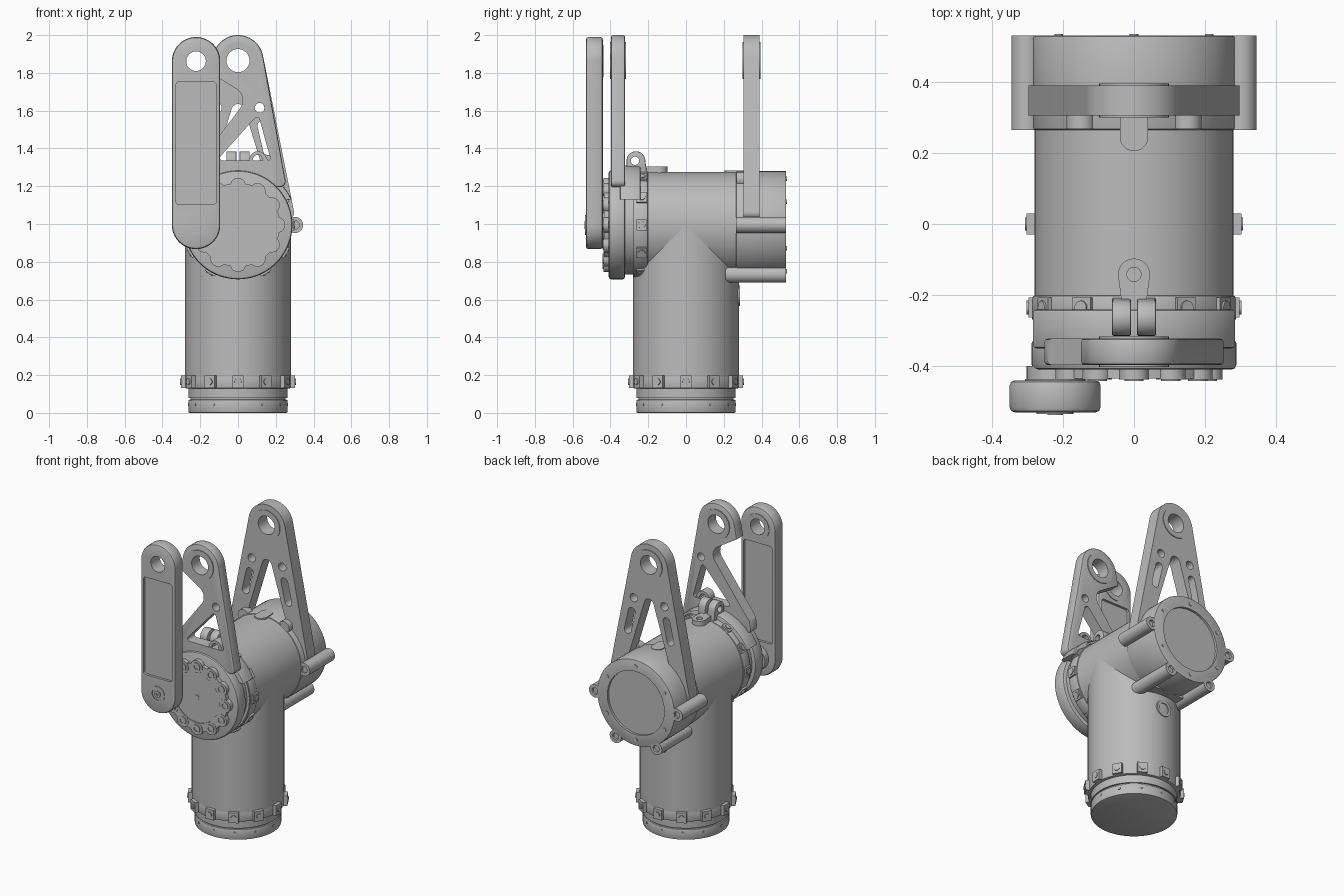
import bpy, bmesh
from math import cos, sin, pi, radians
from mathutils import Matrix, Vector, geometry

if "Cube" in bpy.data.objects:
    bpy.data.objects.remove(bpy.data.objects["Cube"])

GREY = (0.5, 0.5, 0.5, 1)
metal = bpy.data.materials.new("grey_metal")
metal.use_nodes = True
metal.diffuse_color = GREY
metal.node_tree.nodes["Principled BSDF"].inputs["Base Color"].default_value = GREY

AXIS_Z = 0.995          # height of the horizontal tube axis
MAP = {"X": lambda u, v, w: (w, u, v),
       "Y": lambda u, v, w: (u, w, v),
       "Z": lambda u, v, w: (u, v, w)}


def finish(obj):
    obj.data.materials.clear()
    obj.data.materials.append(metal)
    obj.data.shade_smooth()
    obj.data.set_sharp_from_angle(angle=radians(32))
    return obj


def add_object(name, bm):
    bmesh.ops.recalc_face_normals(bm, faces=bm.faces)
    mesh = bpy.data.meshes.new(name)
    bm.to_mesh(mesh)
    bm.free()
    obj = bpy.data.objects.new(name, mesh)
    bpy.context.collection.objects.link(obj)
    return obj


def hull_solid(name, circles, lo, hi, axis, bevel=0):
    """Solid whose outline is the tight band around some circles (u, v, radius)."""
    pts = []
    for u, v, r in circles:
        n = 24 if r < 0.06 else 72
        pts += [Vector((u + r * cos(2 * pi * k / n), v + r * sin(2 * pi * k / n))) for k in range(n)]
    outline = [pts[i] for i in geometry.convex_hull_2d(pts)]
    bm = bmesh.new()
    caps = []
    for w in (lo, hi):
        caps.append([bm.verts.new(MAP[axis](p.x, p.y, w)) for p in outline])
    faces = [bm.faces.new(c) for c in caps]
    for i in range(len(outline)):
        bm.faces.new((caps[0][i - 1], caps[0][i], caps[1][i], caps[1][i - 1]))
    if bevel:
        bmesh.ops.recalc_face_normals(bm, faces=bm.faces)
        edges = [e for f in faces for e in f.edges]
        bmesh.ops.bevel(bm, geom=edges, offset=bevel, segments=2, profile=0.5, affect="EDGES")
    return add_object(name, bm)


def prism(name, circles, lo, hi, axis="Y", holes=(), bevel=0):
    obj = hull_solid(name, circles, lo, hi, axis, bevel)
    cutters = []
    for hole in holes:
        cutter = hull_solid("cutter", hole, lo - 0.02, hi + 0.02, axis)
        cutter.hide_render = True
        mod = obj.modifiers.new("cut", "BOOLEAN")
        mod.operation, mod.solver, mod.object = "DIFFERENCE", "EXACT", cutter
        cutters.append(cutter)
    if cutters:
        bpy.context.view_layer.update()
        graph = bpy.context.evaluated_depsgraph_get()
        mesh = bpy.data.meshes.new_from_object(obj.evaluated_get(graph))
        obj.modifiers.clear()
        obj.data = mesh
        for cutter in cutters:
            bpy.data.objects.remove(cutter)
    return finish(obj)


def around(radius, count=12, start=0):
    return [(radius * cos(start + 2 * pi * k / count), AXIS_Z + radius * sin(start + 2 * pi * k / count))
            for k in range(count)]


def clamp_ring(name, base, radius, block, screw):
    """Twelve radial blocks (optional) with screw heads."""
    bm = bmesh.new()
    for k in range(12):
        spot = base @ Matrix.Rotation(pi * k / 6, 4, "Z") @ Matrix.Translation((radius, 0, 0))
        if block:
            bmesh.ops.create_cube(bm, size=1, matrix=spot @ Matrix.Diagonal((0.04, 0.06, block, 1)))
        bmesh.ops.create_cone(bm, cap_ends=True, segments=16, radius1=screw, radius2=screw * 0.8, depth=0.05,
                              matrix=spot @ Matrix.Rotation(pi / 2, 4, "Y"))
    finish(add_object(name, bm))


def disc(name, r, lo, hi, axis="Y", u=0, v=AXIS_Z, hole=0, bevel=0):
    return prism(name, [(u, v, r)], lo, hi, axis, [[(u, v, hole)]] if hole else (), bevel)


# Tubes of the tee-shaped body
disc("column_tube", 0.28, 0.19, AXIS_Z, "Z", v=0)
disc("cross_tube", 0.28, -0.28, 0.3)

# Column base with its clamps and pins
disc("base_cap", 0.262, 0, 0.07, "Z", v=0, bevel=0.006)
disc("base_groove", 0.252, 0.06, 0.085, "Z", v=0)
disc("base_neck", 0.262, 0.078, 0.14, "Z", v=0)
disc("base_collar", 0.28, 0.13, 0.2, "Z", v=0, bevel=0.005)
clamp_ring("base_clamp", Matrix.Translation((0, 0, 0.165)), 0.282, 0.068, 0.022)
clamp_ring("base_pin", Matrix.Translation((0, 0, 0.045)), 0.24, 0, 0.01)

# Front joint
disc("front_neck", 0.262, -0.33, -0.26)
disc("front_collar", 0.287, -0.275, -0.2, bevel=0.01)
clamp_ring("front_clamp", Matrix.Translation((0, -0.235, AXIS_Z)) @ Matrix.Rotation(pi / 2, 4, "X"),
           0.277, 0.055, 0.024)
disc("front_flange", 0.288, -0.41, -0.322, bevel=0.014)
disc("scallop_ring", 0.222, -0.435, -0.4, hole=0.166)
disc("front_plate", 0.17, -0.43, -0.4)
disc("centre_pin", 0.015, -0.434, -0.42)
for u, v in around(0.207):
    disc("bolt_boss", 0.042, -0.437, -0.4, u=u, v=v)
    disc("bolt_ring", 0.027, -0.442, -0.42, u=u, v=v, hole=0.016)

# Saddle and clamp over the front collar
prism("front_saddle", [(0, AXIS_Z, 0.315)], -0.35, -0.24,
      holes=[[(0, AXIS_Z, 0.265)], [(-0.5, 0.6, 0.05), (0.5, 0.6, 0.05), (-0.5, 1.08, 0.05), (0.5, 1.08, 0.05)]],
      bevel=0.01)
for side in (-1, 1):
    x = side * 0.035
    prism("clamp_lug", [(-0.265, 1.335, 0.05), (-0.285, 1.25, 0.03), (-0.235, 1.25, 0.03)],
          x - 0.027, x + 0.027, "X", [[(-0.27, 1.335, 0.022)]], bevel=0.005)
prism("clamp_pad", [(0, -0.142, 0.045), (0, -0.22, 0.035)], 1.24, 1.305, "Z", [[(0, -0.142, 0.02)]])
prism("rear_top_pad", [(0, 0.245, 0.04), (0, 0.3, 0.04)], 1.24, 1.283, "Z")

# Front arm with one leg and a diagonal strut
EYE = (0, 1.865, 0.135)
EYE_HOLE = [(0, 1.865, 0.062)]
prism("front_arm", [EYE, (0.222, 1.225, 0.03), (-0.222, 1.225, 0.03)], -0.397, -0.322, holes=[
    EYE_HOLE,
    [(-0.045, 1.655, 0.07), (-0.6, 2.0, 0.07), (-0.38, 1.21, 0.07)],
    [(0.1, 1.55, 0.015), (0.155, 1.35, 0.015), (-0.08, 1.35, 0.015)],
    [(0.115, 1.615, 0.026)],
    [(0, AXIS_Z, 0.28)]], bevel=0.01)
prism("front_arm_lug", [(0.105, 1.34, 0.045), (0.13, 1.3, 0.045)], -0.39, -0.33,
      holes=[[(0.105, 1.34, 0.026)]])

# Rear arm with two legs
slots = []
for side in (-1, 1):
    slots.append([(side * 0.113, 1.615, 0.027)])
    slots.append([(side * 0.128, 1.52, 0.025), (side * 0.158, 1.39, 0.025)])
prism("rear_arm", [EYE, (0.262, 1.06, 0.035), (-0.262, 1.06, 0.035)], 0.305, 0.39, holes=[
    EYE_HOLE, [(0, 1.6, 0.035), (0.15, 1.16, 0.02), (-0.15, 1.16, 0.02)]] + slots)

# Bearing rings in the eyes
for lo, hi in ((-0.402, -0.317), (0.3, 0.395)):
    disc("eye_ring", 0.098, lo, hi, v=1.865, hole=0.061)

# Rear housing with a recessed cover and long bolt bosses
disc("rear_housing", 0.286, 0.265, 0.53, hole=0.21, bevel=0.006)
disc("rear_cover", 0.215, 0.28, 0.515)
for u, v in around(0.245, 6, pi / 6):
    disc("cover_screw", 0.012, 0.5, 0.534, u=u, v=v)
for side in (-1, 1):
    for u, v, lo in ((0.302, AXIS_Z, 0.265), (0.15, 0.732, 0.21)):
        disc("housing_boss", 0.043, lo, 0.53, u=side * u, v=v, hole=0.022)
        disc("boss_screw", 0.024, lo + 0.01, 0.515, u=side * u, v=v)
    prism("arm_foot", [(side * 0.15, 1.235, 0.04)], 0.268, 0.32)
prism("housing_web", [(-0.15, 0.735, 0.025), (0.15, 0.735, 0.025)], 0.25, 0.33)
disc("rear_socket", 0.055, 0.2, 0.285, v=0.62, hole=0.035)

# Outer crank arm
CX = -0.222
prism("outer_arm", [(CX, AXIS_Z, 0.128), (CX, 1.862, 0.128)], -0.53, -0.44, holes=[
    [(CX, 1.862, 0.052)],
    [(CX + sx * 0.088, z, 0.018) for sx in (-1, 1) for z in (1.12, 1.735)]], bevel=0.014)
prism("outer_arm_panel", [(CX + sx * 0.095, z, 0.015) for sx in (-1, 1) for z in (1.11, 1.74)], -0.514, -0.456)
disc("crank_ring", 0.052, -0.534, -0.5, u=CX, hole=0.04)
disc("crank_bolt", 0.022, -0.537, -0.5, u=CX, hole=0.008)
disc("crank_hub", 0.08, -0.46, -0.4, u=CX)
disc("crank_eye_ring", 0.085, -0.46, -0.436, u=CX, v=1.862, hole=0.052)
